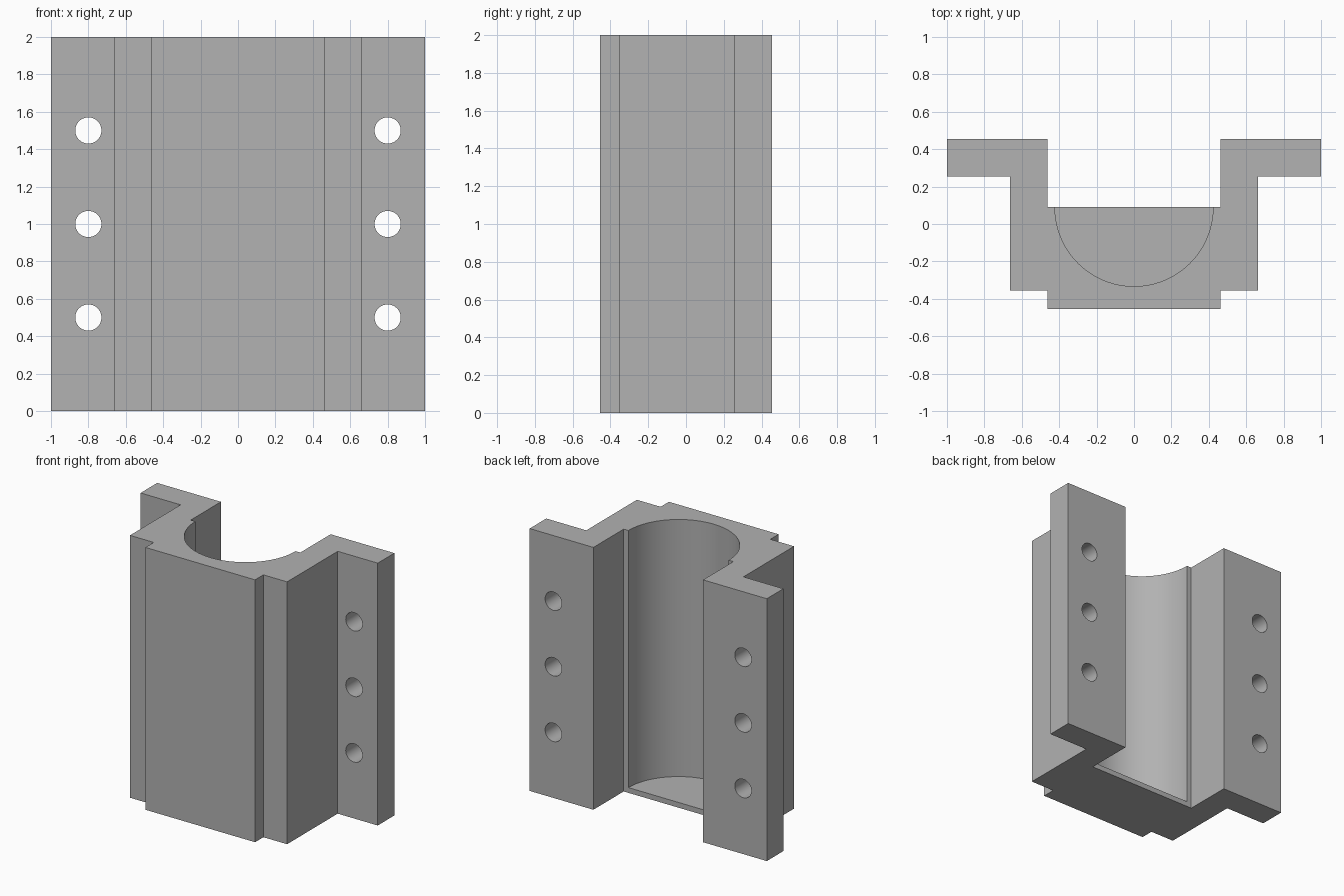
import bpy, bmesh, math

if "Cube" in bpy.data.objects:
    bpy.data.objects.remove(bpy.data.objects["Cube"], do_unlink=True)

HEIGHT, FLOOR = 2.0, 0.04
BORE_RADIUS, BORE_Y = 0.423, 0.09
HOLE_RADIUS, HOLE_X = 0.07, 0.8

grey = bpy.data.materials.new("plain_grey")
grey.use_nodes = True
colour = (0.445, 0.445, 0.445, 1)
grey.diffuse_color = colour
grey.node_tree.nodes["Principled BSDF"].inputs["Base Color"].default_value = colour


def extrude_profile(name, points, height):
    bm = bmesh.new()
    face = bm.faces.new([bm.verts.new((x, y, 0)) for x, y in points])
    top = bmesh.ops.extrude_face_region(bm, geom=[face])["geom"]
    bmesh.ops.translate(bm, vec=(0, 0, height),
                        verts=[v for v in top if isinstance(v, bmesh.types.BMVert)])
    bmesh.ops.recalc_face_normals(bm, faces=bm.faces)
    mesh = bpy.data.meshes.new(name)
    bm.to_mesh(mesh)
    bm.free()
    obj = bpy.data.objects.new(name, mesh)
    bpy.context.collection.objects.link(obj)
    mesh.materials.append(grey)
    return obj


def cut_cylinder(target, name, radius, depth, location, rotation=(0, 0, 0), sides=64):
    bpy.ops.mesh.primitive_cylinder_add(vertices=sides, radius=radius, depth=depth,
                                        location=location, rotation=rotation)
    cutter = bpy.context.object
    cutter.name = name
    cutter.data.materials.append(grey)
    mod = target.modifiers.new(name, "BOOLEAN")
    mod.operation, mod.solver, mod.object = "DIFFERENCE", "EXACT", cutter
    bpy.ops.object.select_all(action="DESELECT")
    bpy.context.view_layer.objects.active = target
    target.select_set(True)
    bpy.ops.object.modifier_apply(modifier=name)
    bpy.data.objects.remove(cutter, do_unlink=True)


# Flanged channel body: half outline, mirrored across x
half = [(0.4625, -0.455), (0.4625, -0.355), (0.6625, -0.355), (0.6625, 0.255),
        (1, 0.255), (1, 0.455), (0.4625, 0.455), (0.4625, BORE_Y)]
body = extrude_profile("flanged_housing",
                       half + [(-x, y) for x, y in reversed(half)], HEIGHT)

# Half-round bore, closed by a thin floor
cut_cylinder(body, "bore_cutter", BORE_RADIUS, HEIGHT,
             (0, BORE_Y, FLOOR + HEIGHT / 2), sides=96)

# Bolt holes through both flanges
for side in (-1, 1):
    for z in (0.5, 1.0, 1.5):
        cut_cylinder(body, "bolt_hole_cutter", HOLE_RADIUS, 0.6,
                     (side * HOLE_X, 0.355, z), (math.pi / 2, 0, 0), 48)

bpy.ops.object.shade_smooth_by_angle(angle=math.radians(30))
